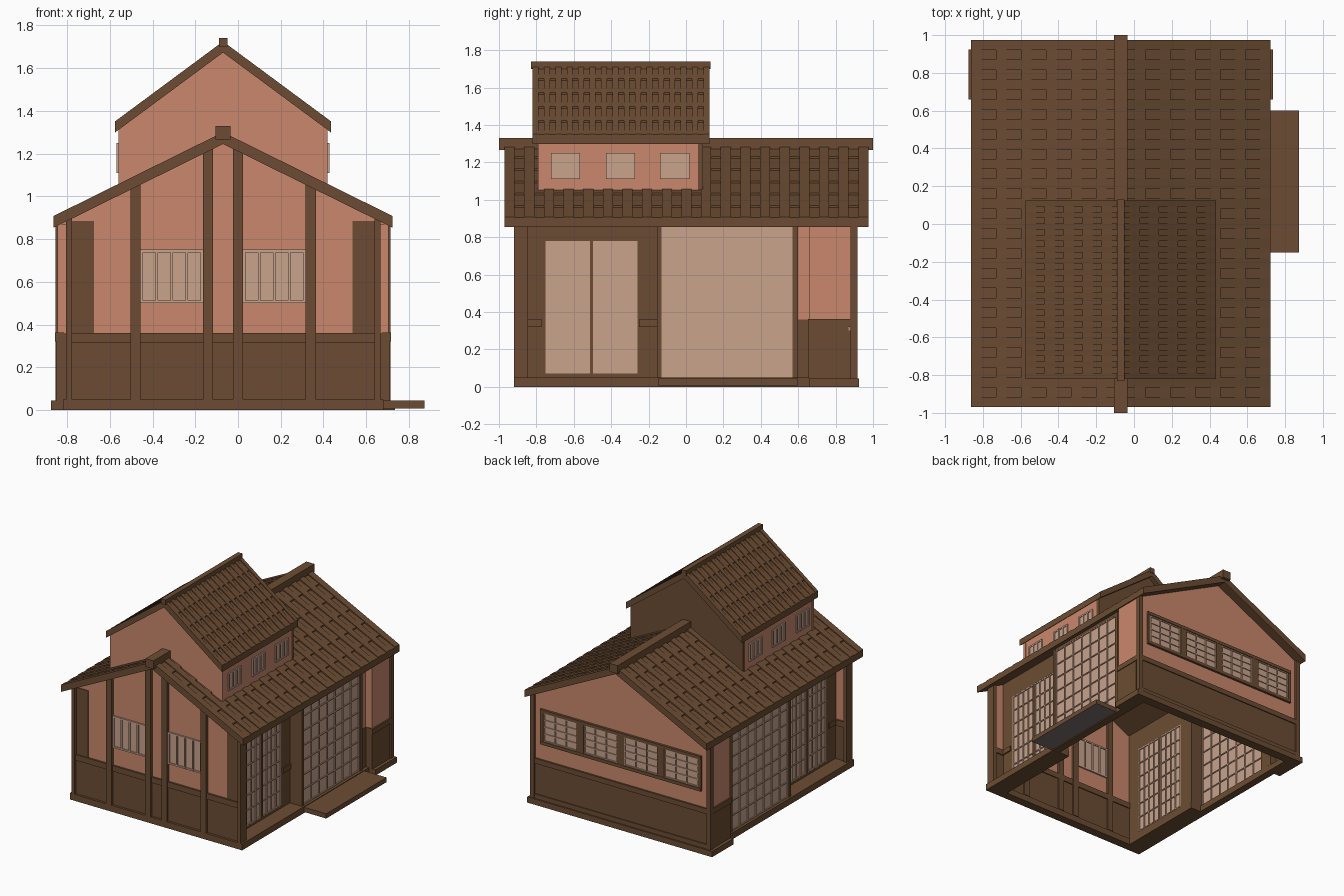
import bpy, bmesh

if "Cube" in bpy.data.objects:
    bpy.data.objects.remove(bpy.data.objects["Cube"])

CX = -0.07  # centre line of the house in x


def material(name, rgb):
    m = bpy.data.materials.new(name)
    m.diffuse_color = (*rgb, 1)
    m.use_nodes = True
    m.node_tree.nodes["Principled BSDF"].inputs["Base Color"].default_value = m.diffuse_color
    return m


WOOD = material("brown wood", (0.150, 0.073, 0.033))
PLASTER = material("terracotta plaster", (0.590, 0.245, 0.153))
PAPER = material("beige paper", (0.578, 0.366, 0.262))
GREY = material("grey underside", (0.21, 0.16, 0.16))


def finish(name, bm, mat):
    bmesh.ops.recalc_face_normals(bm, faces=bm.faces)
    me = bpy.data.meshes.new(name)
    bm.to_mesh(me)
    bm.free()
    me.materials.append(mat)
    ob = bpy.data.objects.new(name, me)
    bpy.context.collection.objects.link(ob)
    return ob


def add_prism(bm, profile, y0, y1):
    """Extrude an xz profile along y."""
    a = [bm.verts.new((x, y0, z)) for x, z in profile]
    b = [bm.verts.new((x, y1, z)) for x, z in profile]
    bm.faces.new(a)
    bm.faces.new(b[::-1])
    n = len(a)
    for i in range(n):
        j = (i + 1) % n
        bm.faces.new((a[i], b[i], b[j], a[j]))


def prisms(name, mat, items):
    bm = bmesh.new()
    for profile, y0, y1 in items:
        add_prism(bm, [(CX + u, z) for u, z in profile], y0, y1)
    return finish(name, bm, mat)


def boxes(name, mat, items, mirror=False):
    """Boxes (u0, u1, y0, y1, z0, z1), u measured from the centre line."""
    out = []
    for u0, u1, y0, y1, z0, z1 in items:
        for s in ((1, -1) if mirror else (1,)):
            out.append(([(s * u0, z0), (s * u1, z0), (s * u1, z1), (s * u0, z1)], y0, y1))
    return prisms(name, mat, out)


def lattice(side, d0, d1, a0, a1, z0, z1, na, nz, t=0.008, lift=0.008):
    """Paper pane with thin raised bars on both faces."""
    def put(e, p, q, r, s):
        return (d0 - e, d1 + e, p, q, r, s) if side else (p, q, d0 - e, d1 + e, r, s)
    out = [put(0, a0, a1, z0, z1)]
    for i in range(na + 1):
        a = a0 + t / 2 + (a1 - a0 - t) * i / na
        out.append(put(lift, a - t / 2, a + t / 2, z0, z1))
    for i in range(nz + 1):
        z = z0 + t / 2 + (z1 - z0 - t) * i / nz
        out.append(put(lift * 0.9, a0, a1, z - t / 2, z + t / 2))
    return out


def roof(name, zr, slope, w, t, y0, y1, courses, pitch, h):
    """Gable roof: stepped courses, tile ribs and end boards."""
    def top(u):
        return zr - slope * u
    half = [(0, zr - h)]
    for i in range(courses):
        u = w * (i + 1) / courses
        half.append((u, top(u) - h * 0.25))
        if i < courses - 1:
            half.append((u, top(u) - h))
    half += [(w, top(w) - t), (0, zr - t)]
    rib = [(0, zr), (w, top(w)), (w, top(w) - h * 1.5), (0, zr - h * 1.5)]
    n = round((y1 - y0) / pitch)
    step = (y1 - y0 - pitch * 0.5) / n
    slabs, ribs = [], []
    for s in (1, -1):
        slabs.append(([(s * u, z) for u, z in half], y0, y1))
        for i in range(n + 1):
            y = y0 + i * step
            ribs.append(([(s * u, z) for u, z in rib], y, y + pitch * 0.5))
    prisms(name + "_slab", WOOD, slabs)
    prisms(name + "_tile_ribs", WOOD, ribs)


# main roof, upper roof and their ridge beams
roof("main_roof", 1.30, 0.494, 0.793, 0.055, -0.97, 0.975, 6, 0.108, 0.014)
boxes("main_ridge_beam", WOOD, [(-0.035, 0.035, -1, 1, 1.265, 1.33)])
roof("upper_roof", 1.725, 0.74, 0.505, 0.052, -0.82, 0.125, 5, 0.063, 0.012)
boxes("upper_ridge_beam", WOOD, [(-0.02, 0.02, -0.83, 0.13, 1.70, 1.74)])

# upper storey walls
upper = [(-0.49, 1.04), (0, 1.28), (0.49, 1.04), (0.49, 1.315), (0, 1.68), (-0.49, 1.315)]
prisms("upper_front_gable", PLASTER, [(upper, -0.79, -0.765)])
prisms("upper_back_gable", WOOD, [(upper, 0.065, 0.09)])
boxes("upper_side_wall", PLASTER, [(0.468, 0.489, -0.765, 0.0875, 1.04, 1.318)], True)
panes = []
for y in (-0.645, -0.35, -0.06):
    panes += lattice(True, 0.485, 0.493, y - 0.078, y + 0.078, 1.11, 1.25, 3, 1, 0.012, 0.006)
boxes("upper_windows", PAPER, panes, True)


def gable(w, z0):
    return [(-w, z0), (w, z0), (w, 1.25 - 0.494 * w), (0, 1.25), (-w, 1.25 - 0.494 * w)]


# base beams round the open floor, with wider back corners
boxes("base_front_and_back", WOOD, [(-0.75, 0.75, -0.92, -0.85, 0, 0.05),
                                    (-0.805, 0.805, 0.85, 0.925, 0, 0.045)])
boxes("base_sides", WOOD, [(0.60, 0.75, -0.85, -0.13, 0, 0.05),
                           (0.69, 0.75, -0.13, 0.66, 0, 0.05),
                           (0.69, 0.805, 0.66, 0.85, 0, 0.045)], True)

# porch step on the right, with a grey underside
porch = boxes("porch_step", WOOD, [(0.75, 0.943, -0.15, 0.60, 0.008, 0.045)])
porch.data.materials.append(GREY)
for p in porch.data.polygons:
    if p.normal.z < -0.5:
        p.material_index = 1

# front wall with wainscot, posts and windows
prisms("front_wall", PLASTER, [(gable(0.73, 0.3), -0.895, -0.865)])
boxes("front_wainscot", WOOD, [(-0.735, 0.735, -0.902, -0.858, 0.05, 0.36),
                               (-0.735, 0.735, -0.910, -0.850, 0.315, 0.36)])
posts = []
for u, w in ((0.07, 0.024), (0.41, 0.024), (0.722, 0.014)):
    for s in (1, -1):
        a, b = s * u - w, s * u + w
        za, zb = (1.252 - 0.494 * abs(v) for v in (a, b))
        posts.append(([(a, 0.05), (b, 0.05), (b, zb), (a, za)], -0.92, -0.845))
prisms("front_posts", WOOD, posts)
panes = []
for a, b in ((-0.386, -0.094), (0.094, 0.386)):
    panes += lattice(False, -0.900, -0.860, a, b, 0.50, 0.75, 4, 1, 0.012)
boxes("front_windows", PAPER, panes)

# back wall with wainscot panel and a strip of four windows
prisms("back_wall", PLASTER, [(gable(0.775, 0.3), 0.87, 0.90)])
boxes("back_wainscot", WOOD, [(-0.775, 0.775, 0.862, 0.906, 0.045, 0.36),
                              (-0.775, 0.775, 0.855, 0.914, 0.32, 0.36),
                              (-0.775, 0.775, 0.855, 0.914, 0.045, 0.08)])
frame = [(-0.70, 0.70, 0.855, 0.918, 0.485, 0.51), (-0.70, 0.70, 0.855, 0.918, 0.735, 0.76)]
panes = []
for i in range(5):
    u = -0.70 + i * 0.35
    w0, w1 = (0.0, 0.025) if i == 0 else (0.025, 0.0) if i == 4 else (0.03, 0.03)
    frame.append((u - w0, u + w1, 0.857, 0.916, 0.51, 0.735))
    if i < 4:
        panes += lattice(False, 0.866, 0.904, u + 0.028, u + 0.322, 0.51, 0.735, 3, 4)
boxes("back_window_frame", WOOD, frame)
boxes("back_windows", PAPER, panes)

# sides: wide paper screen, with posts and head beam
boxes("wide_screen", PAPER, lattice(True, 0.712, 0.722, -0.13, 0.57, 0.05, 0.865, 7, 7), True)
boxes("screen_posts", WOOD, [(0.695, 0.735, 0.57, 0.60, 0.05, 0.885),
                             (0.605, 0.735, -0.155, -0.13, 0.05, 0.885),
                             (0.70, 0.73, -0.13, 0.57, 0.862, 0.89)], True)

# sides: recessed entrance with a pair of sliding doors
leaves = []
for y0, y1 in ((-0.75, -0.513), (-0.497, -0.26)):
    leaves += lattice(True, 0.610, 0.622, y0, y1, 0.07, 0.78, 4, 6)
boxes("sliding_doors", PAPER, leaves, True)
boxes("door_surround", WOOD, [(0.605, 0.630, -0.88, -0.75, 0.05, 0.95),
                              (0.605, 0.630, -0.26, -0.15, 0.05, 0.95),
                              (0.605, 0.630, -0.75, -0.26, 0.78, 0.95),
                              (0.605, 0.630, -0.75, -0.26, 0.05, 0.07),
                              (0.605, 0.635, -0.513, -0.497, 0.07, 0.78),
                              (0.630, 0.640, -0.88, -0.77, 0.32, 0.36),
                              (0.630, 0.640, -0.25, -0.155, 0.32, 0.36),
                              (0.605, 0.735, -0.90, -0.875, 0.05, 0.885)], True)

# sides: wider back bay with plaster above wainscot
boxes("bay_wall", PLASTER, [(0.70, 0.72, 0.60, 0.66, 0.36, 0.89),
                            (0.70, 0.775, 0.66, 0.68, 0.36, 0.87),
                            (0.75, 0.775, 0.68, 0.87, 0.36, 0.87)], True)
boxes("bay_wainscot", WOOD, [(0.695, 0.725, 0.60, 0.66, 0.05, 0.36),
                             (0.695, 0.78, 0.655, 0.685, 0.045, 0.36),
                             (0.745, 0.78, 0.685, 0.87, 0.045, 0.36),
                             (0.745, 0.786, 0.652, 0.90, 0.32, 0.362)], True)
boxes("back_corner_posts", WOOD, [(0.75, 0.785, 0.88, 0.918, 0.045, 0.868)], True)
